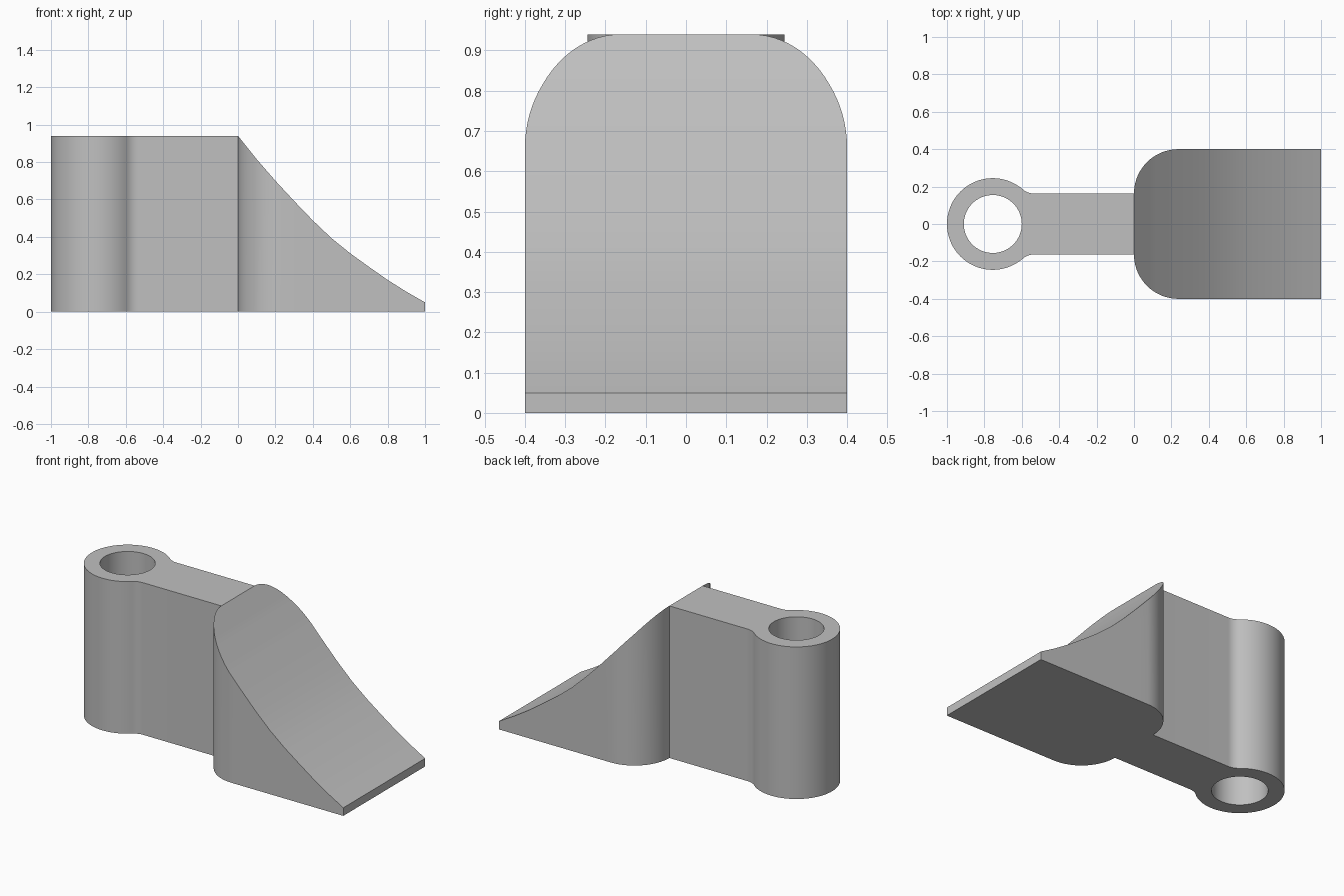
import bpy, bmesh
from math import sin, cos, pi, atan2, radians, sqrt

if "Cube" in bpy.data.objects:
    bpy.data.objects.remove(bpy.data.objects["Cube"], do_unlink=True)

HEIGHT = 0.94
ARM = 0.163             # half width of the arm
HALF = 0.4              # half width of the wedge
EYE_X, EYE_R, HOLE_R = -0.755, 0.245, 0.155

grey = bpy.data.materials.new("plain grey")
grey.use_nodes = True
colour = (0.53, 0.53, 0.53, 1)
grey.diffuse_color = colour
grey.node_tree.nodes["Principled BSDF"].inputs["Base Color"].default_value = colour


def finish(bm, name):
    bmesh.ops.recalc_face_normals(bm, faces=bm.faces)
    mesh = bpy.data.meshes.new(name)
    bm.to_mesh(mesh)
    bm.free()
    mesh.materials.append(grey)
    ob = bpy.data.objects.new(name, mesh)
    bpy.context.collection.objects.link(ob)
    bpy.ops.object.select_all(action='DESELECT')
    ob.select_set(True)
    bpy.context.view_layer.objects.active = ob
    bpy.ops.object.shade_smooth_by_angle(angle=radians(30))


def arc(cx, cy, r, a0, a1, n):
    return [(cx + r * cos(a0 + (a1 - a0) * i / n),
             cy + r * sin(a0 + (a1 - a0) * i / n)) for i in range(n + 1)]


# Handle: pierced eye blended into a straight arm
fillet_x = -0.535
dx = fillet_x - EYE_X
fillet_r = (dx**2 + ARM**2 - EYE_R**2) / (2 * (EYE_R - ARM))
join = atan2(ARM + fillet_r, dx)
upper = [(0, ARM)] + arc(fillet_x, ARM + fillet_r, fillet_r, -pi / 2, join - pi, 8)
lower = [(x, -y) for x, y in reversed(upper)]
outline = upper + arc(EYE_X, 0, EYE_R, join, 2 * pi - join, 64)[1:-1] + lower
hole = arc(EYE_X, 0, HOLE_R, 0, 2 * pi, 64)[:-1]

bm = bmesh.new()
for loop in (outline, hole):
    vs = [bm.verts.new((x, y, 0)) for x, y in loop]
    for a, b in zip(vs, vs[1:] + vs[:1]):
        bm.edges.new((a, b))
bmesh.ops.triangle_fill(bm, edges=bm.edges[:], use_beauty=True)
top = bmesh.ops.extrude_face_region(bm, geom=bm.faces[:], use_keep_orig=True)["geom"]
bmesh.ops.translate(bm, vec=(0, 0, HEIGHT),
                    verts=[g for g in top if isinstance(g, bmesh.types.BMVert)])
# open where the arm meets the wedge
inner = [f for f in bm.faces if all(abs(v.co.x) < 1e-5 for v in f.verts)]
bmesh.ops.delete(bm, geom=inner, context='FACES_ONLY')
finish(bm, "handle")

# Wedge: rounded footprint under a hollow sloping top
slope = [(0, HEIGHT), (0.1, 0.815), (0.2, 0.7), (0.3, 0.592), (0.4, 0.488), (0.5, 0.393),
         (0.6, 0.312), (0.7, 0.24), (0.8, 0.17), (0.9, 0.107), (1, 0.05)]


def slope_height(x):
    for (x0, z0), (x1, z1) in zip(slope, slope[1:]):
        if x <= x1:
            return z0 + (z1 - z0) * (x - x0) / (x1 - x0)
    return slope[-1][1]


corner = HALF - ARM
stations = [corner * (1 - cos(pi / 2 * i / 20)) for i in range(21)]
stations += [x for x, z in slope if x > corner]
bm = bmesh.new()
rings = []
for x in stations:
    w = ARM + sqrt(max(0, corner**2 - max(0, corner - x)**2))
    z = slope_height(x)
    rings.append([bm.verts.new(p) for p in ((x, -w, 0), (x, w, 0), (x, w, z), (x, -w, z))])
for a, b in zip(rings, rings[1:]):
    for i in range(4):
        j = (i + 1) % 4
        bm.faces.new((a[i], a[j], b[j], b[i]))
bm.faces.new(rings[-1])
finish(bm, "wedge")
